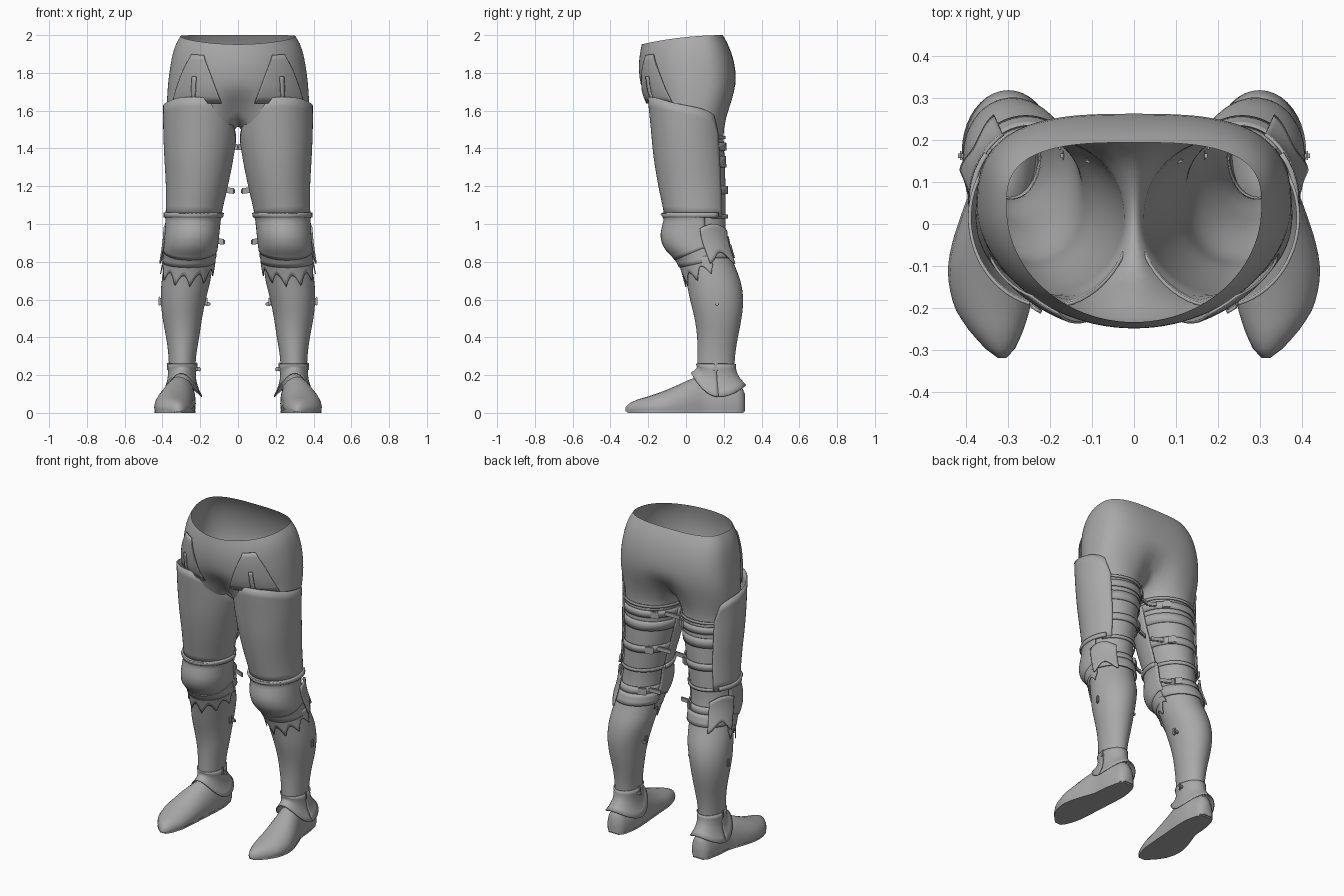
import bpy, bmesh
from math import sin, cos, radians, pi, exp
from mathutils import Vector

if "Cube" in bpy.data.objects:
    bpy.data.objects.remove(bpy.data.objects["Cube"])

steel = bpy.data.materials.new("plain grey")
steel.use_nodes = True
GREY = (0.4, 0.4, 0.4, 1)
steel.diffuse_color = GREY
steel.node_tree.nodes["Principled BSDF"].inputs["Base Color"].default_value = GREY


def spline(table, k):
    """Catmull-Rom lookup in rows sorted by falling first value."""
    k = min(max(k, table[-1][0]), table[0][0])
    n = len(table)
    i = next(j for j in range(n - 1) if k >= table[j + 1][0])
    p0, p1, p2, p3 = (table[min(max(i + d, 0), n - 1)] for d in (-1, 0, 1, 2))
    t = (p1[0] - k) / (p1[0] - p2[0])
    return [b + 0.5 * t * (c - a + t * (2 * a - 5 * b + 4 * c - d + t * (3 * (b - c) + d - a)))
            for a, b, c, d in zip(p0[1:], p1[1:], p2[1:], p3[1:])]


# Leg rings: z, centre x, centre y, radius x, radius y
LEG = [(1.67, .2, .015, .18, .2), (1.5, .2, .015, .18, .185), (1.35, .207, .025, .167, .18),
       (1.2, .218, .04, .148, .17), (1.05, .235, .055, .132, .155), (.93, .245, .065, .125, .15),
       (.8, .26, .11, .128, .14), (.7, .275, .145, .13, .145), (.6, .29, .162, .12, .142),
       (.5, .295, .17, .105, .125), (.4, .293, .167, .088, .108), (.3, .295, .16, .073, .1),
       (.22, .296, .158, .07, .1), (.1, .3, .17, .065, .11)]
# Hip rings: z, half width, front y, back y
HIP = [(2, .305, -.235, .195), (1.95, .335, -.243, .225), (1.88, .352, -.25, .25),
       (1.8, .365, -.25, .265), (1.7, .375, -.235, .262), (1.62, .378, -.2, .24)]


def leg(a, z, off=0):
    cx, cy, rx, ry = spline(LEG, z)
    a = radians(a)
    return Vector((cx + (rx + off) * cos(a), cy + (ry + off) * sin(a), z))


def hip(a, z, off=0):
    w, front, back = spline(HIP, z)
    s, c = sin(radians(a)), max(cos(radians(a)), 0)
    if s > 0:
        s, c = s ** .67, c ** .67
    depth = back - .04 if s > 0 else .04 - front
    y = .04 + (depth + off) * s
    drop = .05 * ((.2 - y) / .44) ** 2 * max(0, (z - 1.8) / .2)
    return Vector(((w + off) * c, y, z - drop))


def finish(name, bm, thick=0, subsurf=0, mirror=True, angle=40):
    bmesh.ops.recalc_face_normals(bm, faces=bm.faces)
    me = bpy.data.meshes.new(name)
    bm.to_mesh(me)
    bm.free()
    me.materials.append(steel)
    ob = bpy.data.objects.new(name, me)
    bpy.context.collection.objects.link(ob)
    if mirror:
        m = ob.modifiers.new("mirror", 'MIRROR')
        m.use_clip = True
        m.merge_threshold = .0005
    if thick:
        m = ob.modifiers.new("thickness", 'SOLIDIFY')
        m.thickness, m.offset = thick, 0
    if subsurf:
        m = ob.modifiers.new("smooth", 'SUBSURF')
        m.levels = m.render_levels = subsurf
    bpy.context.view_layer.objects.active = ob
    ob.select_set(True)
    bpy.ops.object.shade_smooth_by_angle(angle=radians(angle))
    ob.select_set(False)
    return ob


def skin_rows(bm, rows, closed):
    for r, q in zip(rows, rows[1:]):
        n = len(r)
        for i in range(n if closed else n - 1):
            j = (i + 1) % n
            bm.faces.new((r[i], r[j], q[j], q[i]))


def val(f, *args):
    return f(*args) if callable(f) else f


def patch(name, surf, a0, a1, lo, hi, off=.012, thick=.008, nu=28, nv=8, top=None):
    """Plate following a surface between two angles and two height limits."""
    bm = bmesh.new()
    t0, t1 = top or (a0, a1)
    rows = []
    for v in range(nv + 1):
        k, row = v / nv, []
        for u in range(nu + 1):
            f = u / nu
            a = (a0 + (a1 - a0) * f) * (1 - k) + (t0 + (t1 - t0) * f) * k
            z = val(lo, a) * (1 - k) + val(hi, a) * k
            row.append(bm.verts.new(surf(a, z, val(off, a, z))))
        rows.append(row)
    skin_rows(bm, rows, False)
    return finish(name, bm, thick)


def front(a):
    return max(0, -sin(radians(a)))


def curve(points):
    table = sorted(points, reverse=True)
    return lambda a: spline(table, a)[0]


# Hips and both legs as one skin that splits at the crotch
bm = bmesh.new()
N, L = 24, 32
hips = [[bm.verts.new(hip(-90 + 180 * i / N, z)) for i in range(N + 1)]
        for z in (2, 1.96, 1.91, 1.85, 1.78, 1.7, 1.62)]
for v in hips[-1]:
    v.co.y *= 1 - .3 * exp(-(v.co.x / .08) ** 2)
skin_rows(bm, hips, False)
f, b = hips[-1][0].co.y, hips[-1][-1].co.y
crotch = [bm.verts.new((0, b + (f - b) * i / 8, 1.62 - .1 * sin(pi * i / 8))) for i in range(1, 8)]
legs = [hips[-1] + crotch]
for k in range(29):
    z = 1.5 - .05 * k
    legs.append([bm.verts.new(leg(-135 + 360 * i / L, z)) for i in range(L)])
skin_rows(bm, legs, True)
finish("hips_and_legs", bm, subsurf=1, angle=60)

# Hip flaps and their laces
patch("hip_flap", hip, -77, -26, 1.64, 1.92, .008, .006, top=(-59, -46))
patch("hip_lace", hip, -55, -51, 1.64, 1.78, .018, .008, nu=2)

# Thigh plate, open at the back
patch("thigh_plate", leg, -190, 52, 1.04,
      curve([(-190, 1.42), (-150, 1.53), (-110, 1.655), (-60, 1.67), (-20, 1.64),
             (20, 1.61), (42, 1.57), (52, 1.47)]), nu=44, nv=12)
patch("thigh_plate_lip", leg, -190, 40, 1.035, 1.06, .02, .014, nv=2)


# Knee dome with flared top, lower lame and side wing
KNEE = [(1.06, .022, .012), (1.03, .014, .004), (1, .014, .012), (.93, .015, .03),
        (.87, .014, .034), (.82, .012, .014), (.74, .012, .004)]


def knee_off(a, z):
    side, fore = spline(KNEE, z)
    return side + fore * front(a) ** 1.5


patch("knee_dome", leg, -195, 15, lambda a: .87 - .06 * front(a), 1.055, knee_off, nv=14)
patch("knee_lame", leg, -190, 10, lambda a: .80 - .03 * front(a), .89,
      lambda a, z: knee_off(a, z) - .004, nv=5)
patch("knee_wing", leg, 5, 62, lambda a: .82 + .03 * cos(radians(6 * (a - 33))),
      lambda a: .97 + .03 * sin(radians(3 * a)), .024, nu=14)

# Scalloped skirt below the knee
patch("scalloped_skirt", leg, -190, 10,
      lambda a: .665 + .06 * abs(sin(radians(a * 5.4))) + .07 * (1 - front(a)), .83,
      .010, .005, nu=80, nv=4)


# Ankle flare above the shoe
def ankle(a, k, off=0):
    s = sin(radians(a))
    low = .085 + .125 * front(a) ** 2 + .06 * max(0, s) ** 2
    start = leg(a, .26, .004)
    end = Vector((.3 + .108 * cos(radians(a)), .172 + .145 * s, low))
    p = start.lerp(end, k)
    out = Vector((cos(radians(a)), s, 0))
    return p - out * .018 * sin(pi * k)


patch("ankle_flare", ankle, 0, 360, 0, 1, 0, .007, nu=40, nv=6)

# Shoe: stations of y, centre x, half width, height
SHOE = [(.312, .3, .03, .1), (.29, .3, .055, .15), (.2, .3, .075, .19), (.1, .305, .08, .2),
        (.03, .32, .09, .18), (-.05, .335, .1, .145), (-.12, .342, .102, .115),
        (-.2, .338, .09, .088), (-.26, .328, .062, .07), (-.3, .319, .034, .05), (-.32, .315, .01, .03)]
bm = bmesh.new()
rows = []
for i in range(29):
    y = .312 - .632 * i / 28
    cx, w, h = spline(SHOE, y)
    ring = [2 * pi * j / 20 for j in range(20)]
    rows.append([bm.verts.new((cx + w * cos(t), y, max(.008, h * (.25 + .75 * sin(t)))))
                 for t in ring])
skin_rows(bm, rows, True)
bm.faces.new(rows[0])
bm.faces.new(rows[-1])
finish("shoe", bm, angle=50)

# Sole plate following the shoe outline
bm = bmesh.new()
outline = []
for side in (1, -1):
    for i in range(25):
        y = .305 - .615 * (i if side > 0 else 24 - i) / 24
        cx, w, h = spline(SHOE, y)
        outline.append(bm.verts.new((cx + side * w * .97, y, 0)))
base = bm.faces.new(outline)
ext = bmesh.ops.extrude_face_region(bm, geom=[base])
for v in [g for g in ext["geom"] if isinstance(g, bmesh.types.BMVert)]:
    v.co.z = .012
finish("sole", bm)


def block(name, a, z, size, off, turn=0):
    """Small bevelled block lying against the leg surface."""
    bm = bmesh.new()
    bmesh.ops.create_cube(bm, size=1)
    bmesh.ops.scale(bm, vec=size, verts=bm.verts)
    bmesh.ops.bevel(bm, geom=bm.edges[:], offset=min(size) * .4, segments=2, affect='EDGES')
    at, c, s = leg(a, z, off), cos(radians(turn)), sin(radians(turn))
    for v in bm.verts:
        x, y, h = v.co
        v.co = at + Vector((x * c - y * s, x * s + y * c, h + x * .12))
    finish(name, bm)


# Straps round the back of the thigh and knee, with buckles and loose tongues
for label, z, reach in (("upper", 1.41, .035), ("middle", 1.18, .075), ("knee", .91, .06)):
    patch(label + "_strap", leg, 45, 185, z - .022, z + .022, .008, .008, nv=2)
    block(label + "_buckle", 125, z, (.05, .014, .05), .016, 35)
    block(label + "_tongue", 150, z, (reach + .03, .012, .03), .03, 15)
patch("thigh_back_band", leg, 45, 175, 1.30, 1.36, .004, .006, nv=2)
patch("upper_back_rim", leg, 48, 175, 1.45, 1.465, .006, .008, nv=2)
patch("knee_back_plate", leg, 15, 172, .82, .89, .012, .008, nv=3)
patch("knee_back_rim", leg, 30, 172, 1.03, 1.05, .008, .008, nv=2)

# Greave buckles on both sides of the calf and ankle
for label, z in (("calf", .59), ("ankle", .245)):
    for side, a in (("outer", 0), ("inner", 180)):
        block(f"{label}_{side}_buckle", a, z, (.014, .022, .05), .004)
    block(label + "_tongue", 172, z - .012, (.04, .014, .022), .01)
